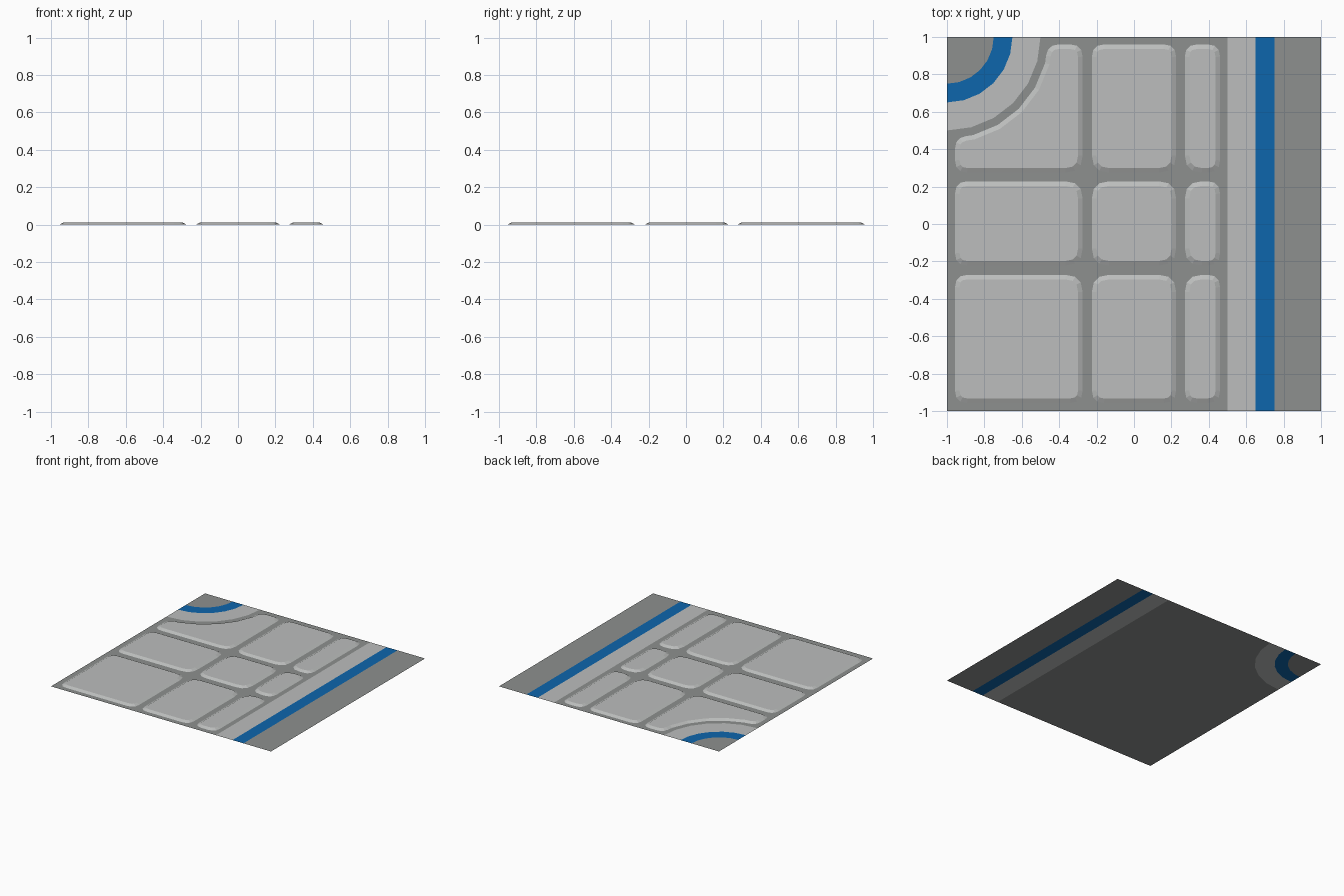
import bpy, bmesh, math
from mathutils import Vector

if "Cube" in bpy.data.objects:
    bpy.data.objects.remove(bpy.data.objects["Cube"])


def material(name, srgb):
    m = bpy.data.materials.new(name)
    lin = [((c / 255 + 0.055) / 1.055) ** 2.4 for c in srgb]
    m.diffuse_color = (*lin, 1)
    m.use_nodes = True
    m.node_tree.nodes["Principled BSDF"].inputs["Base Color"].default_value = m.diffuse_color
    return m


DARK = material("dark grey", (141, 144, 143))
LIGHT = material("light grey", (188, 190, 189))
BLUE = material("blue", (13, 102, 172))


def finish(bm, name, mat):
    for f in bm.faces:
        if f.normal.z < 0:
            f.normal_flip()
    bmesh.ops.triangulate(bm, faces=[f for f in bm.faces if len(f.verts) > 4])
    me = bpy.data.meshes.new(name)
    bm.to_mesh(me)
    bm.free()
    me.materials.append(mat)
    ob = bpy.data.objects.new(name, me)
    bpy.context.collection.objects.link(ob)
    return ob


def flat(name, pts, mat):
    bm = bmesh.new()
    bm.faces.new([bm.verts.new((x, y, 0)) for x, y in pts])
    bm.normal_update()
    return finish(bm, name, mat)


def arc(r, n=6):
    """Quarter arc about the back left corner, from left edge to back edge."""
    return [(-1 + r * math.sin(i / n * math.pi / 2),
             1 - r * math.cos(i / n * math.pi / 2)) for i in range(n + 1)]


def rounded(corners, seg=3):
    """Round each (x, y, radius) corner of an outline."""
    out = []
    for i, (x, y, r) in enumerate(corners):
        p = Vector((x, y))
        if r == 0:
            out.append((x, y))
            continue
        prev = Vector(corners[i - 1][:2])
        nxt = Vector(corners[(i + 1) % len(corners)][:2])
        a = p + (prev - p).normalized() * r
        b = p + (nxt - p).normalized() * r
        for k in range(seg + 1):
            t = k / seg
            out.append(tuple(a * (1 - t) ** 2 + p * 2 * t * (1 - t) + b * t * t))
    return out


def slab(name, corners, height=0.012, slope=0.024):
    """Paving stone with sloped rim."""
    bm = bmesh.new()
    face = bm.faces.new([bm.verts.new((x, y, 0)) for x, y in rounded(corners)])
    bm.normal_update()
    bmesh.ops.inset_individual(bm, faces=[face], thickness=slope, use_even_offset=True)
    for v in face.verts:
        v.co.z = height
    bm.normal_update()
    return finish(bm, name, LIGHT)


# Flat ground: paving bed, kerb, blue line and road
flat("paving_bed", arc(0.5) + [(0.5, 1), (0.5, -1), (-1, -1)], DARK)
for name, x0, x1, mat in (("kerb_strip", 0.5, 0.65, LIGHT),
                          ("blue_line", 0.65, 0.75, BLUE),
                          ("road_strip", 0.75, 1.0, DARK)):
    flat(name, [(x0, -1), (x1, -1), (x1, 1), (x0, 1)], mat)

# Quarter rings in the back left corner
for name, r0, r1, mat in (("corner_kerb", 0.35, 0.5, LIGHT),
                          ("corner_blue_line", 0.25, 0.35, BLUE)):
    flat(name, arc(r1) + arc(r0)[::-1], mat)
flat("corner_road", arc(0.25) + [(-1, 1)], DARK)

# Raised paving stones, wider rounding at the crossings
OUT, CROSS = 0.065, 0.09
cols = [(-0.957, -0.275), (-0.225, 0.225), (0.272, 0.46)]
rows = [(-0.957, -0.272), (-0.222, 0.228), (0.275, 0.96)]


def radius(x, y):
    return CROSS if abs(x) < 0.3 and abs(y) < 0.3 else OUT


for i, (x0, x1) in enumerate(cols):
    for j, (y0, y1) in enumerate(rows):
        pts = [(x0, y0), (x1, y0), (x1, y1), (x0, y1)]
        corners = [(x, y, radius(x, y)) for x, y in pts]
        if (i, j) == (0, 2):
            # stone cut back along the corner arc
            cut = [(x, y, 0) for x, y in arc(0.543)[1:-1]][::-1]
            corners = corners[:3] + [(-0.462, y1, 0.06)] + cut + [(x0, 0.462, 0.06)]
        slab(f"paving_stone_{i}_{j}", corners)
